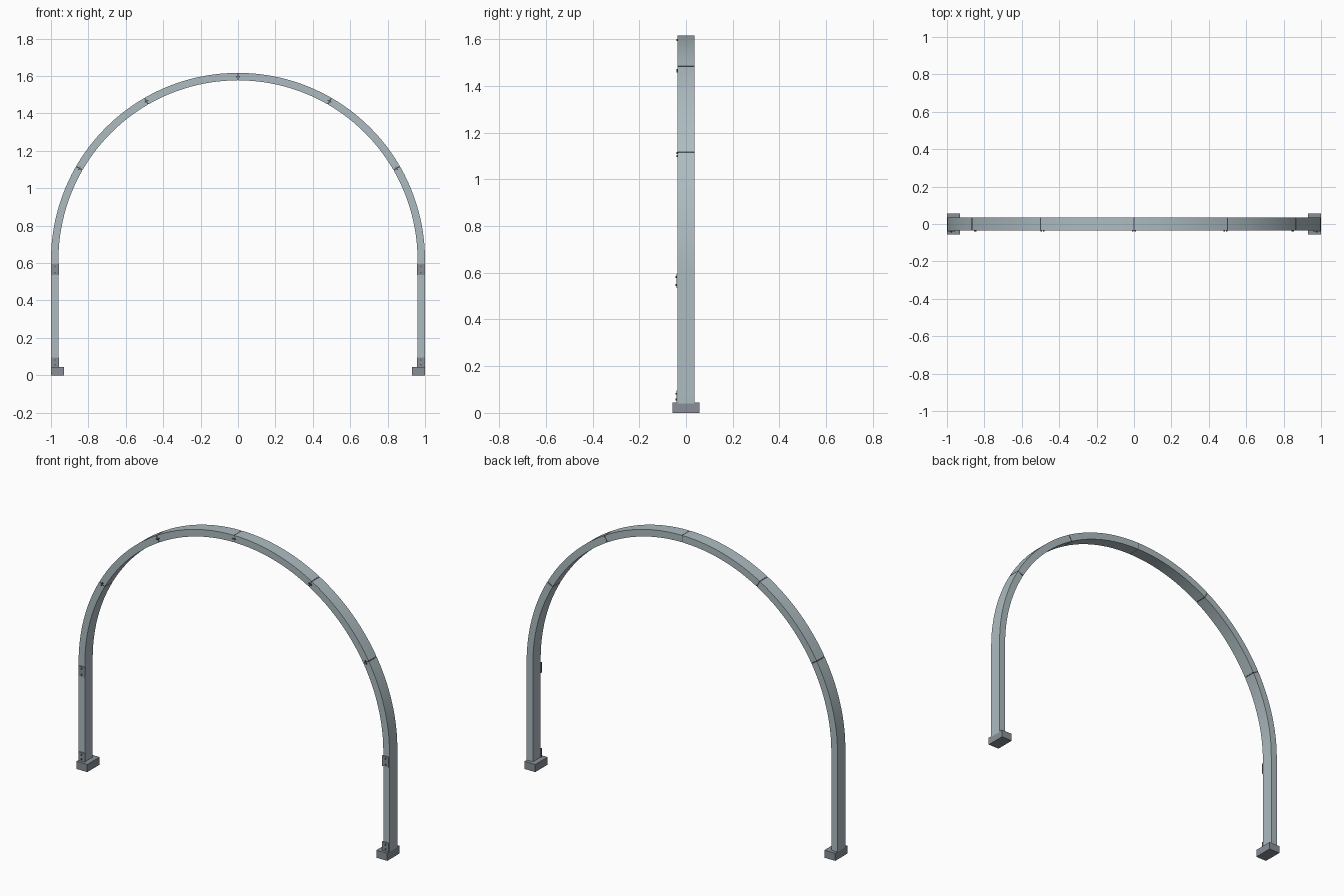
import bpy, bmesh, math
from mathutils import Matrix, Vector

if "Cube" in bpy.data.objects:
    bpy.data.objects.remove(bpy.data.objects["Cube"])

SPRING = 0.617            # height where the arch starts
R_OUT, R_IN = 1.0, 0.96   # arch radii
R_MID = (R_OUT + R_IN) / 2
HALF = 0.036              # half depth of the beam
GAP = 0.2                 # half joint gap in degrees


def material(name, colour):
    m = bpy.data.materials.new(name)
    m.diffuse_color = (*colour, 1)
    m.use_nodes = True
    m.node_tree.nodes["Principled BSDF"].inputs["Base Color"].default_value = m.diffuse_color
    return m


steel = material("pale blue grey steel", (0.42, 0.50, 0.53))
bracket = material("bracket grey", (0.25, 0.28, 0.31))
dark = material("dark joint", (0.07, 0.08, 0.09))


def finish(name, bm, mat, smooth=False):
    bmesh.ops.recalc_face_normals(bm, faces=bm.faces)
    mesh = bpy.data.meshes.new(name)
    bm.to_mesh(mesh)
    bm.free()
    mesh.materials.append(mat)
    ob = bpy.data.objects.new(name, mesh)
    bpy.context.collection.objects.link(ob)
    ob.modifiers.new("both sides", 'MIRROR').use_clip = False
    if smooth:
        bpy.ops.object.select_all(action='DESELECT')
        ob.select_set(True)
        bpy.context.view_layer.objects.active = ob
        bpy.ops.object.shade_smooth_by_angle(angle=math.radians(30))
    return ob


def sweep(name, a0, a1, mat, inset=0.0, foot=None):
    """Rectangular beam along the arch from a0 to a1 degrees, with an optional straight leg."""
    ro, ri, h = R_OUT - inset, R_IN + inset, HALF - inset
    stations = []
    if foot is not None:
        stations.append(((ri, foot), (ro, foot)))
    steps = max(1, round((a1 - a0) / 2.5))
    for i in range(steps + 1):
        a = math.radians(a0 + (a1 - a0) * i / steps)
        c, s = math.cos(a), math.sin(a)
        stations.append(((ri * c, SPRING + ri * s), (ro * c, SPRING + ro * s)))
    bm = bmesh.new()
    rings = []
    for (xi, zi), (xo, zo) in stations:
        rings.append([bm.verts.new(p) for p in
                      ((xi, -h, zi), (xo, -h, zo), (xo, h, zo), (xi, h, zi))])
    for a, b in zip(rings, rings[1:]):
        for k in range(4):
            bm.faces.new((a[k], a[(k + 1) % 4], b[(k + 1) % 4], b[k]))
    bm.faces.new(rings[0])
    bm.faces.new(rings[-1])
    return finish(name, bm, mat, True)


def box(name, x, y, z, mat):
    bm = bmesh.new()
    bmesh.ops.create_cube(bm, size=1)
    for v in bm.verts:
        v.co = Vector([(r[0] + r[1]) / 2 + c * (r[1] - r[0])
                       for r, c in zip((x, y, z), v.co)])
    return finish(name, bm, mat)


def bolts(name, centres, front, mat):
    """Small round heads on the front face."""
    bm = bmesh.new()
    for x, z in centres:
        bmesh.ops.create_cone(bm, cap_ends=True, segments=10, radius1=0.004, radius2=0.004,
                              depth=0.008, matrix=Matrix.Translation((x, front, z))
                              @ Matrix.Rotation(math.pi / 2, 4, 'X'))
    return finish(name, bm, mat)


# Leg with lower arch section, then the two upper sections
sweep("leg_and_lower_arch", 0, 30 - GAP, steel, foot=0.04)
sweep("middle_arch", 30 + GAP, 60 - GAP, steel)
sweep("upper_arch", 60 + GAP, 90 - GAP / 2, steel)

# Dark recessed joints with a pair of bolts
for label, a in (("lower", 30), ("upper", 60), ("crown", 90)):
    end = 90 if a == 90 else a + 0.5
    sweep(label + "_joint", a - 0.5, end, dark, inset=0.001)
    pts = []
    for d in ((-0.45,) if a == 90 else (-0.45, 0.45)):
        t = math.radians(a + d)
        pts.append((R_MID * math.cos(t), SPRING + R_MID * math.sin(t)))
    bolts(label + "_joint_bolts", pts, -HALF - 0.001, dark)

# Foot block
box("foot", (0.93, 1.0), (-0.057, 0.057), (0, 0.044), bracket)

# Bracket plates on the front of the leg
for label, z0, z1 in (("base", 0.044, 0.095), ("upper", 0.535, 0.595)):
    box(label + "_plate", (0.956, 0.998), (-HALF - 0.005, -HALF + 0.002), (z0, z1), bracket)
    bolts(label + "_plate_bolts", [(0.978, z0 + 0.013), (0.978, z1 - 0.013)],
          -HALF - 0.005, dark)
